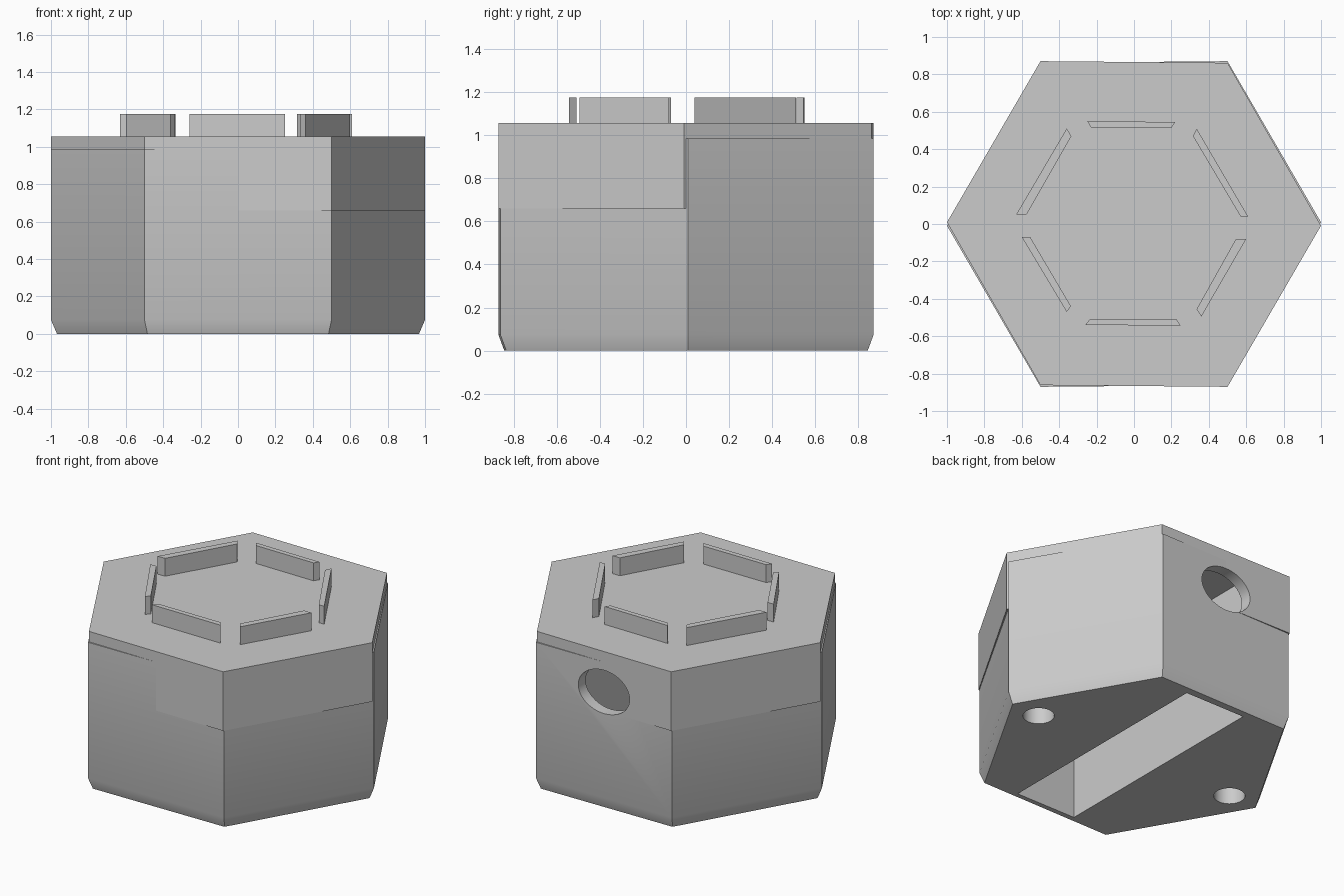
import bpy, bmesh, math
from math import cos, sin, tau

old = bpy.data.objects.get("Cube")
if old:
    bpy.data.objects.remove(old, do_unlink=True)

grey = bpy.data.materials.new("plain_grey")
grey.use_nodes = True
tone = (0.6, 0.6, 0.6, 1)
grey.diffuse_color = tone
grey.node_tree.nodes["Principled BSDF"].inputs["Base Color"].default_value = tone


def loft(name, rings):
    """Closed solid through a stack of matching point rings."""
    bm = bmesh.new()
    loops = [[bm.verts.new(p) for p in ring] for ring in rings]
    n = len(loops[0])
    for low, high in zip(loops, loops[1:]):
        for i in range(n):
            j = (i + 1) % n
            bm.faces.new((low[i], low[j], high[j], high[i]))
    bm.faces.new(loops[0][::-1])
    bm.faces.new(loops[-1])
    bmesh.ops.recalc_face_normals(bm, faces=bm.faces)
    mesh = bpy.data.meshes.new(name)
    bm.to_mesh(mesh)
    bm.free()
    mesh.materials.append(grey)
    obj = bpy.data.objects.new(name, mesh)
    bpy.context.collection.objects.link(obj)
    return obj


def hexagon(radius, z, skew):
    """Six-sided ring, slightly skewed along y."""
    pts = [(radius * cos(i * tau / 6), radius * sin(i * tau / 6)) for i in range(6)]
    return [(x, y + skew * x, z) for x, y in pts]


def prism(name, outline, z0, z1):
    return loft(name, [[(x, y, z) for x, y in outline] for z in (z0, z1)])


def circle(radius, cx=0, cy=0, n=48):
    return [(cx + radius * cos(i * tau / n), cy + radius * sin(i * tau / n)) for i in range(n)]


# Chamfered lower body and overlapping lid
body = loft("body", [hexagon(0.968, 0, 0.009), hexagon(1, 0.075, 0.009), hexagon(1, 0.985, 0.009)])
lid = loft("lid", [hexagon(1, 0.66, -0.009), hexagon(1, 1.055, -0.009)])

# Cutters: long inner pocket, two round sockets, oval port in the back wall
pocket = [(-0.2, -0.805), (0.245, -0.805), (0.245, 0.79), (-0.2, 0.79)]
cutters = [prism("pocket_cutter", pocket, -0.2, 0.95)]
for side in (-1, 1):
    cutters.append(prism("socket_cutter", circle(0.095, side * 0.755), -0.2, 0.3))
cutters.append(loft("port_cutter", [[(0.19 * x, y, 0.785 + 0.145 * z) for x, z in circle(1)]
                                    for y in (0.7, 1)]))

for part in (body, lid):
    for cutter in cutters:
        mod = part.modifiers.new("cut", "BOOLEAN")
        mod.operation = "DIFFERENCE"
        mod.solver = "EXACT"
        mod.object = cutter
    graph = bpy.context.evaluated_depsgraph_get()
    cut_mesh = bpy.data.meshes.new_from_object(part.evaluated_get(graph))
    part.modifiers.clear()
    part.data = cut_mesh
for cutter in cutters:
    bpy.data.objects.remove(cutter, do_unlink=True)

# Six raised ribs on the lid: outer edge, then inner edge
ribs = {
    "back": [(-0.25, 0.55), (0.22, 0.545), (0.2, 0.513), (-0.23, 0.517)],
    "back_left": [(0.335, 0.51), (0.61, 0.04), (0.57, 0.04), (0.315, 0.47)],
    "front_left": [(0.6, -0.08), (0.36, -0.495), (0.335, -0.455), (0.545, -0.08)],
    "front": [(0.25, -0.543), (-0.26, -0.54), (-0.235, -0.508), (0.225, -0.508)],
    "front_right": [(-0.36, -0.47), (-0.6, -0.07), (-0.555, -0.07), (-0.337, -0.44)],
    "back_right": [(-0.63, 0.05), (-0.36, 0.51), (-0.335, 0.47), (-0.575, 0.05)],
}
parts = [body, lid] + [prism("rib_" + k, v, 1.04, 1.175) for k, v in ribs.items()]

# Smooth shading with crisp edges
bpy.ops.object.select_all(action="DESELECT")
for part in parts:
    part.select_set(True)
bpy.context.view_layer.objects.active = body
bpy.ops.object.shade_smooth_by_angle(angle=math.radians(30))
